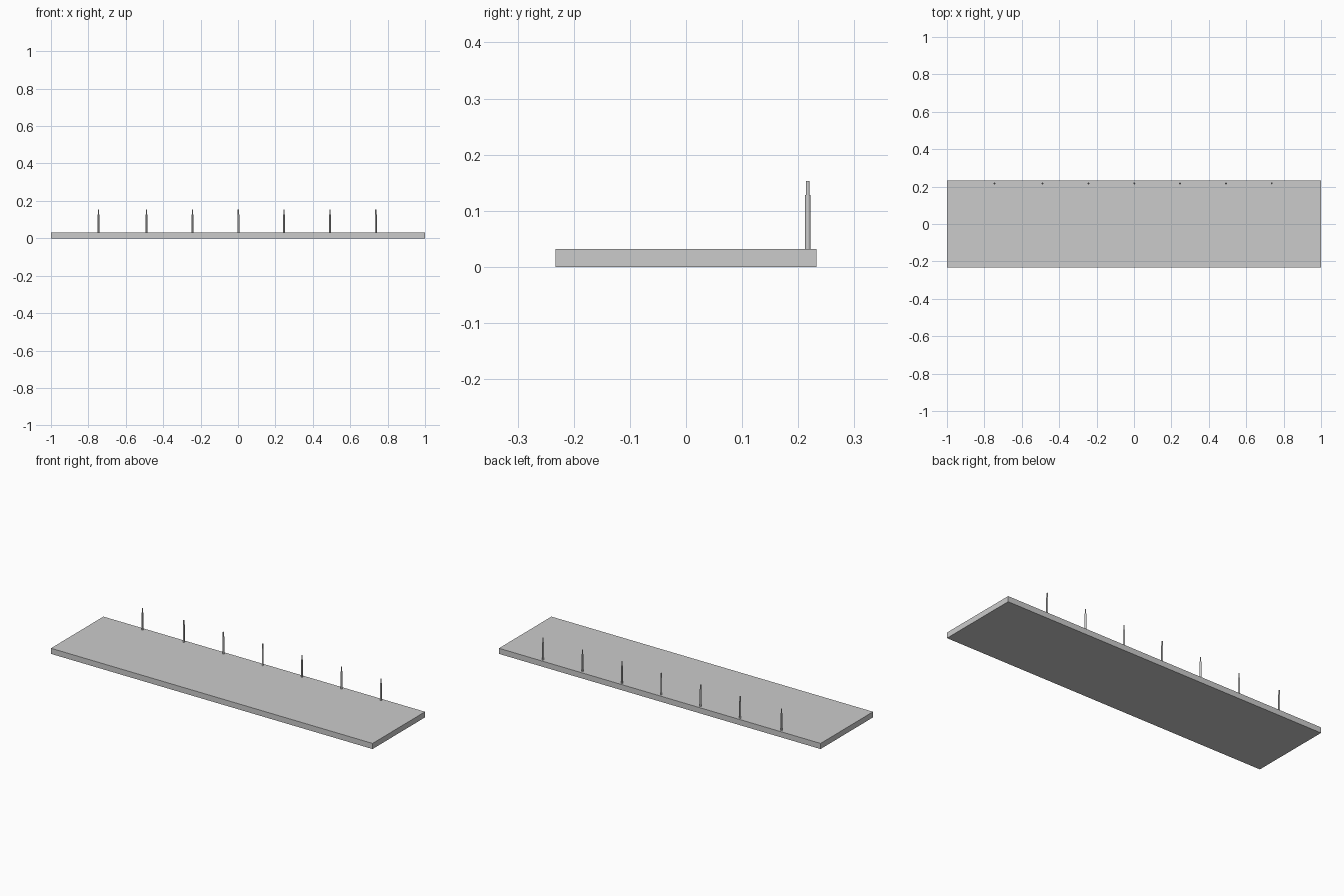
import bpy

if "Cube" in bpy.data.objects:
    bpy.data.objects.remove(bpy.data.objects["Cube"])

SLAB_TOP, SHOULDER, TIP = 0.0315, 0.128, 0.1535
PEG_Y = 0.217


def cylinder(name, radius, x, z0, z1):
    bpy.ops.mesh.primitive_cylinder_add(
        vertices=16, radius=radius, depth=z1 - z0,
        location=(x, PEG_Y, (z0 + z1) / 2))
    bpy.context.object.name = name
    bpy.ops.object.shade_smooth_by_angle()


# Flat board
bpy.ops.mesh.primitive_cube_add(size=1, location=(0, 0, SLAB_TOP / 2))
board = bpy.context.object
board.name = "board"
board.scale = (2, 0.466, SLAB_TOP)
bpy.ops.object.transform_apply(location=False, rotation=False, scale=True)

# Row of stepped pegs along the back edge
for i, x in enumerate((-0.746, -0.489, -0.243, 0.002, 0.246, 0.492, 0.737)):
    cylinder(f"peg_body_{i + 1}", 0.005, x, SLAB_TOP, SHOULDER)
    cylinder(f"peg_tip_{i + 1}", 0.0034, x, SHOULDER, TIP)
